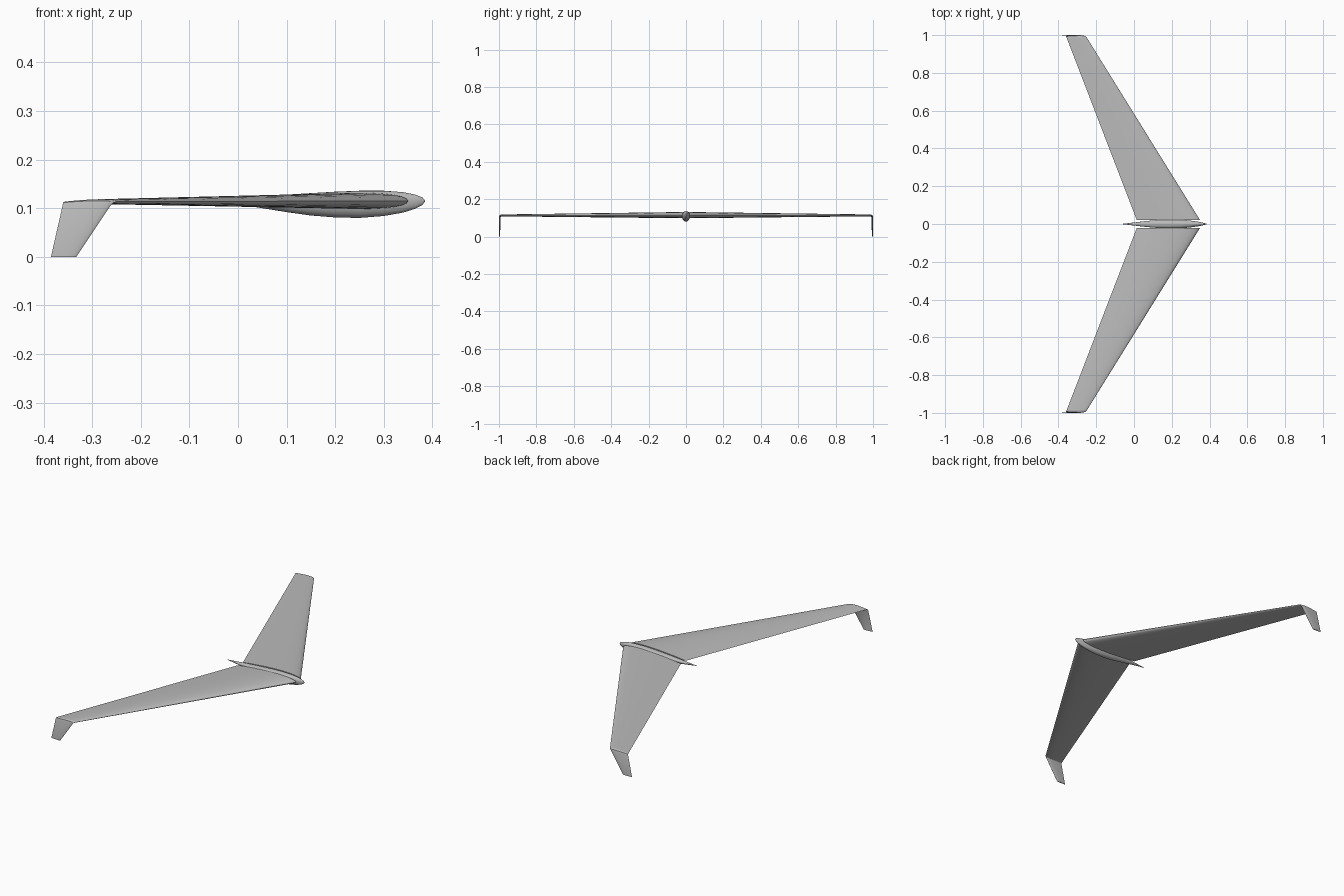
import bpy, bmesh, math
from mathutils import Vector

cube = bpy.data.objects.get("Cube")
if cube:
    bpy.data.objects.remove(cube, do_unlink=True)

grey = bpy.data.materials.new("light grey")
grey.use_nodes = True
grey.diffuse_color = (0.5, 0.5, 0.5, 1)
grey.node_tree.nodes["Principled BSDF"].inputs["Base Color"].default_value = (0.5, 0.5, 0.5, 1)


def loft(name, rings, angle):
    """Skin a list of closed rings and cap both ends."""
    bm = bmesh.new()
    loops = [[bm.verts.new(p) for p in ring] for ring in rings]
    n = len(loops[0])
    for a, b in zip(loops, loops[1:]):
        for i in range(n):
            j = (i + 1) % n
            bm.faces.new((a[i], a[j], b[j], b[i]))
    bm.faces.new(loops[0])
    bm.faces.new(loops[-1])
    bmesh.ops.remove_doubles(bm, verts=bm.verts, dist=1e-6)
    bmesh.ops.recalc_face_normals(bm, faces=bm.faces)
    mesh = bpy.data.meshes.new(name)
    bm.to_mesh(mesh)
    bm.free()
    mesh.materials.append(grey)
    obj = bpy.data.objects.new(name, mesh)
    bpy.context.collection.objects.link(obj)
    bpy.ops.object.select_all(action="DESELECT")
    obj.select_set(True)
    bpy.context.view_layer.objects.active = obj
    bpy.ops.object.shade_smooth_by_angle(angle=math.radians(angle))
    return obj


def thickness(t):
    """Half thickness of a symmetric aerofoil at chord fraction t."""
    return 5 * (0.2969 * math.sqrt(t) - 0.126 * t - 0.3516 * t**2
                + 0.2843 * t**3 - 0.1036 * t**4)


def section(lead, trail, y, z, thick, normal, steps=16):
    """Aerofoil ring running from the trailing edge round the nose and back."""
    ring = []
    for i in range(2 * steps):
        a = math.pi * i / steps
        t = (1 + math.cos(a)) / 2
        side = 1 if i <= steps else -1
        h = side * thickness(t) * thick
        x = lead + (trail - lead) * t
        ring.append(Vector((x, y, z)) + Vector(normal) * h)
    return ring


# Swept wings with a drooped winglet at each tip
UP, OUT = (0, 0, 1), (0, 1, 0)
TIP = 0.995
for name, side in (("left_of_nose", 1), ("right_of_nose", -1)):
    def mirrored(ring):
        return [Vector((p.x, p.y * side, p.z)) for p in ring]

    root = section(0.35, 0.015, 0.02, 0.115, 0.033, UP)
    tip = section(-0.25, -0.357, TIP - 0.008, 0.1135, 0.010, UP)
    bend = section(-0.256, -0.36, TIP - 0.002, 0.1115, 0.010, (0, 0.75, 0.75))
    top = section(-0.262, -0.361, TIP, 0.106, 0.009, OUT)
    foot = section(-0.333, -0.385, TIP + 0.002, 0, 0.005, OUT)
    loft("wing_" + name, [mirrored(r) for r in (root, tip)], 40)
    loft("winglet_" + name, [mirrored(r) for r in (tip, bend, top, foot)], 50)

# Slim central body: x, half width, bottom, top
stations = [
    (-0.065, 0.0005, 0.116, 0.117),
    (0.0, 0.008, 0.108, 0.121),
    (0.05, 0.014, 0.100, 0.125),
    (0.10, 0.019, 0.092, 0.128),
    (0.15, 0.022, 0.085, 0.131),
    (0.20, 0.0235, 0.081, 0.134),
    (0.25, 0.023, 0.080, 0.136),
    (0.30, 0.018, 0.084, 0.136),
    (0.34, 0.012, 0.091, 0.133),
    (0.365, 0.007, 0.099, 0.128),
    (0.38, 0.003, 0.107, 0.122),
    (0.385, 0.0005, 0.114, 0.116),
]
rings = []
for x, w, low, high in stations:
    mid = 0.116
    ring = []
    for i in range(20):
        a = math.tau * i / 20
        s = math.sin(a)
        ring.append(Vector((x, w * math.cos(a), mid + s * (high - mid if s > 0 else mid - low))))
    rings.append(ring)
loft("central_body", rings, 60)
